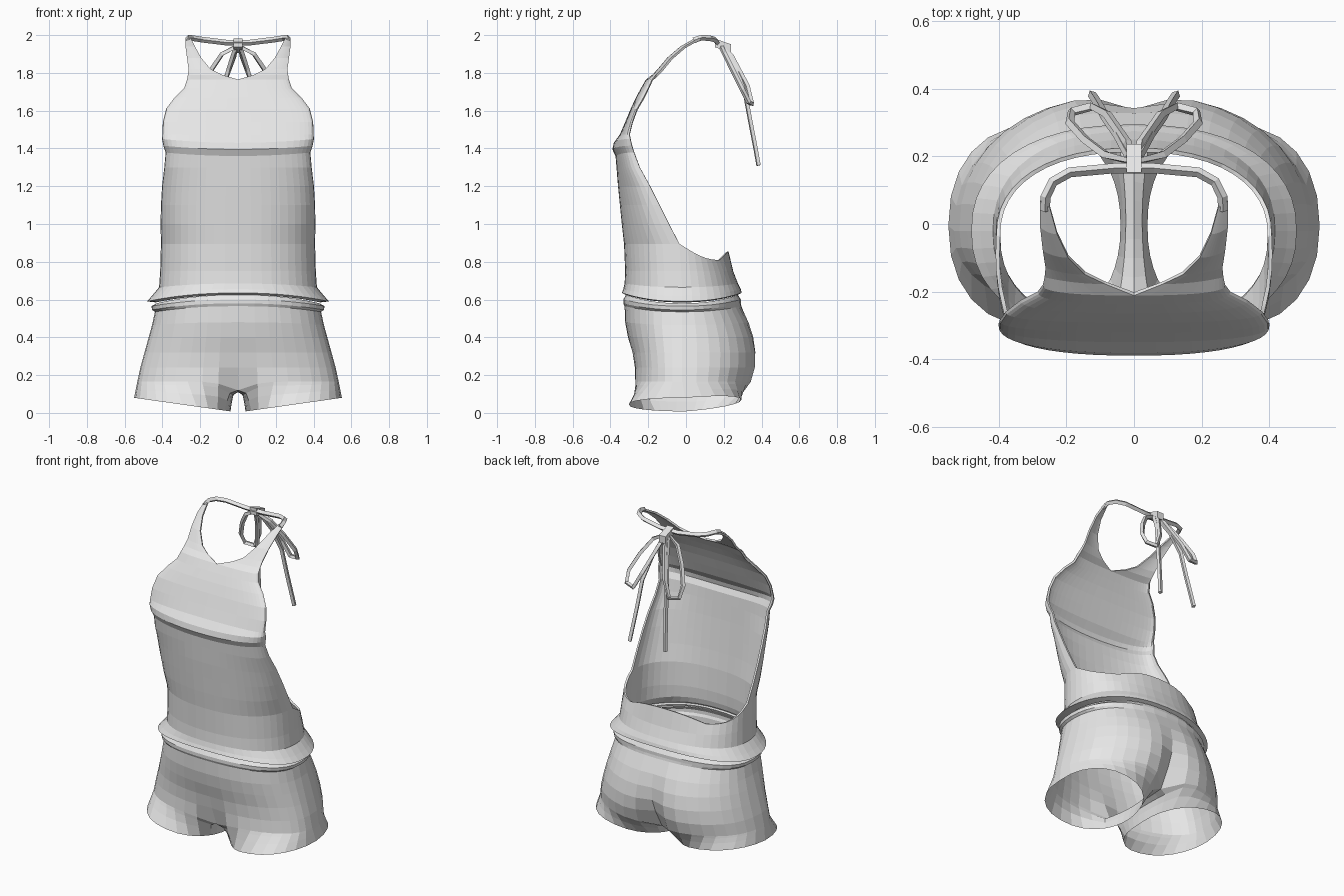
import bpy, bmesh, math
from math import sin, cos, pi

if "Cube" in bpy.data.objects:
    bpy.data.objects.remove(bpy.data.objects["Cube"])

cloth = bpy.data.materials.new("light_grey_cloth")
cloth.diffuse_color = (0.8, 0.8, 0.8, 1)
cloth.use_nodes = True
cloth.node_tree.nodes["Principled BSDF"].inputs["Base Color"].default_value = cloth.diffuse_color


def spow(v, p):
    return math.copysign(abs(v) ** p, v)


def finish(bm, name, thickness=0.0, mirror=False):
    bmesh.ops.recalc_face_normals(bm, faces=bm.faces)
    me = bpy.data.meshes.new(name)
    bm.to_mesh(me)
    bm.free()
    me.materials.append(cloth)
    ob = bpy.data.objects.new(name, me)
    bpy.context.collection.objects.link(ob)
    if mirror:
        m = ob.modifiers.new("mirror", 'MIRROR')
        m.use_clip = True
        m.merge_threshold = 0.002
    if thickness:
        s = ob.modifiers.new("thickness", 'SOLIDIFY')
        s.thickness = thickness
        s.offset = -1
    return ob


def bridge(bm, a, b, closed=False):
    n = len(a)
    for i in range(n if closed else n - 1):
        j = (i + 1) % n
        bm.faces.new((a[i], a[j], b[j], b[i]))


def ring_point(t, X, yf, ye, yb, p=0.88):
    """Rounded oval: t = 0 is the front, widest at y = ye."""
    c = spow(cos(t), p)
    y = ye - (ye - yf) * c if c > 0 else ye - (yb - ye) * c
    return X * spow(sin(t), 0.88), y


# ---- halter top: closed waist ring, then an open-backed front panel ----
N, HALF = 48, 24
bm = bmesh.new()
# z, half width, front y, side y, back y, drop at the sides
waist = [(0.625, 0.435, -0.318, -0.02, 0.275, 0.04),
         (0.635, 0.482, -0.340, -0.02, 0.295, 0.045),
         (0.655, 0.455, -0.332, -0.02, 0.290, 0.035),
         (0.685, 0.418, -0.325, -0.02, 0.275, 0.02),
         (0.75, 0.412, -0.322, -0.025, 0.250, 0.0)]
rows = []
for z, X, yf, ye, yb, drop in waist:
    row = []
    for i in range(N):
        t = -pi / 2 + 2 * pi * i / N
        x, y = ring_point(t, X, yf, ye, yb)
        row.append(bm.verts.new((x, y, z - drop * sin(t) ** 2)))
    rows.append(row)
# edge of the waist ring, dipping behind the arms and rising at the back
edge = []
for i in range(N):
    t = -pi / 2 + 2 * pi * i / N
    x, y = ring_point(t, 0.408, -0.328, -0.035, 0.225)
    z = 0.895
    if cos(t) < -0.01:
        b = -cos(t)
        z = 0.895 - 0.085 * (1 - (1 - min(1, b / 0.75)) ** 2) + 0.045 * max(0, (b - 0.8) / 0.2)
    edge.append(bm.verts.new((x, y, z)))
rows.append(edge)
for a, b in zip(rows, rows[1:]):
    bridge(bm, a, b, True)
# z, half width, front y, side edge y
panel = [(1.0, .41, -.34, -.09), (1.1, .408, -.35, -.14), (1.2, .402, -.36, -.19),
         (1.3, .39, -.368, -.245), (1.36, .383, -.373, -.275), (1.395, .395, -.39, -.287),
         (1.43, .402, -.382, -.295), (1.475, .40, -.35, -.30), (1.54, .398, -.322, -.285),
         (1.61, .38, -.293, -.26), (1.67, .335, -.265, -.225), (1.72, .285, -.238, -.20),
         (1.765, .27, -.212, -.18)]
prev = edge[:HALF + 1]
for z, X, yf, ye in panel:
    row = []
    for i in range(HALF + 1):
        p = 0.75 if z > 1.25 else 0.85
        x, y = ring_point(-pi / 2 + pi * i / HALF, X, yf, ye, ye, p)
        lift = 0.02 * (x / 0.4) ** 2 if 1.33 < z < 1.45 else 0
        row.append(bm.verts.new((x, y, z + lift)))
    bridge(bm, prev, row)
    prev = row
# yoke strips narrowing beside the neckline: z, inner x, outer x, y
yoke = [(1.79, .085, .265, -.178), (1.82, .145, .262, -.15), (1.88, .195, .27, -.10),
        (1.94, .228, .278, -.03), (1.985, .25, .278, .05)]
for side in (-1, 1):
    last = prev[HALF // 2:] if side > 0 else prev[HALF // 2::-1]
    for z, xi, xo, y in yoke:
        row = []
        for k in range(HALF // 2 + 1):
            f = sin(pi / 2 * k / (HALF // 2))
            row.append(bm.verts.new((side * (xi + (xo - xi) * f), y + 0.02 * f * f, z)))
        bridge(bm, last, row)
        last = row
finish(bm, "halter_top", thickness=0.012)

# ---- shorts: one half, mirrored ----
bm = bmesh.new()
M = 20
# z, half width, front y, back y, side drop, front pinch, back pinch
hips = [(0.625, .432, -.318, .275, .045, 0, 0), (0.60, .458, -.332, .290, .035, 0, 0),
        (0.58, .455, -.332, .290, .035, 0, 0), (0.565, .44, -.325, .293, .03, 0, 0),
        (0.48, .455, -.322, .338, .015, 0, .01), (0.40, .473, -.307, .368, 0, 0, .025),
        (0.32, .495, -.287, .384, 0, .005, .045), (0.24, .517, -.277, .382, 0, .015, .075),
        (0.165, .533, -.28, .36, 0, .065, .12)]
rows = []
for z, X, yf, yb, drop, pf, pb in hips:
    row = []
    for i in range(M + 1):
        t = pi * i / M
        x, y = ring_point(t, X, yf, -0.02, yb)
        x = max(x, 0) if 0 < i < M else 0
        near = math.exp(-(x / 0.085) ** 2)
        y += near * (pf if i < M / 2 else -pb)
        sag = 0.045 * near if z < 0.2 else 0
        row.append(bm.verts.new((x, y, z - drop * sin(t) ** 2 - sag)))
    rows.append(row)
for a, b in zip(rows, rows[1:]):
    bridge(bm, a, b)
# crotch seam closes the bottom hip row into a leg ring
K = 7
back, front = rows[-1][-1].co, rows[-1][0].co
seam = []
for k in range(1, K + 1):
    f = k / (K + 1)
    seam.append(bm.verts.new((0, back.y + (front.y - back.y) * f, 0.12 - 0.01 * sin(pi * f))))
ring = rows[-1] + seam
# tilted leg opening
hem = []
for i in range(M + 1 + K):
    deg = -60 + 300 * i / M if i <= M else 240 + 60 * (i - M) / (K + 1)
    a = math.radians(deg)
    x, y = 0.295 + 0.255 * spow(sin(a), 0.9), -0.005 - 0.298 * spow(cos(a), 0.9)
    z = 0.008 + 0.072 * (x - 0.04) / 0.51 + 0.025 * max(0, y / 0.29)
    hem.append((x, y, z))
last = ring
# the inner leg spreads quickly below the seam, then hangs straight
for fx, fz in ((0.6, 0.15), (0.8, 0.5), (1.0, 1.0)):
    row = []
    for i, (v, h) in enumerate(zip(ring, hem)):
        g = fx if v.co.x < 0.08 else fz
        gy = fz
        row.append(bm.verts.new((v.co.x + (h[0] - v.co.x) * g, v.co.y + (h[1] - v.co.y) * gy,
                                 v.co.z + (h[2] - v.co.z) * fz)))
    bridge(bm, last, row, True)
    last = row
finish(bm, "shorts", mirror=True)


# ---- neck tie: square-section ribbons ----
def ribbon(name, pts, r=0.014, closed=False):
    cu = bpy.data.curves.new(name, 'CURVE')
    cu.dimensions = '3D'
    cu.bevel_depth = r
    cu.bevel_resolution = 0
    cu.use_fill_caps = True
    sp = cu.splines.new('POLY')
    sp.points.add(len(pts) - 1)
    for p, c in zip(sp.points, pts):
        p.co = (*c, 1)
    sp.use_cyclic_u = closed
    cu.materials.append(cloth)
    ob = bpy.data.objects.new(name, cu)
    bpy.context.collection.objects.link(ob)
    bpy.ops.object.select_all(action='DESELECT')
    ob.select_set(True)
    bpy.context.view_layer.objects.active = ob
    bpy.ops.object.convert(target='MESH')
    for f in bpy.context.object.data.polygons:
        f.use_smooth = False


half = [(.264, .04, 1.972), (.262, .08, 1.986), (.24, .125, 1.984), (.19, .153, 1.976), (.06, .165, 1.960)]
ribbon("neck_strap", half + [(-x, y, z) for x, y, z in reversed(half)], 0.015)
loop = [(.01, .185, 1.94), (.085, .205, 1.90), (.145, .25, 1.81), (.19, .30, 1.71), (.185, .332, 1.645),
        (.125, .348, 1.635), (.08, .325, 1.73), (.02, .24, 1.89)]
tail = [(.015, .2, 1.93), (.05, .265, 1.82), (.085, .315, 1.68), (.10, .345, 1.52), (.115, .37, 1.39), (.125, .384, 1.31)]
for side, label in ((1, "right"), (-1, "left")):
    ribbon("bow_loop_" + label, [(side * x, y, z) for x, y, z in loop], closed=True)
    ribbon("bow_tail_" + label, [(side * x, y, z) for x, y, z in tail], 0.013)
# knot
bm = bmesh.new()
bmesh.ops.create_cube(bm, size=1)
for v in bm.verts:
    v.co = (v.co.x * 0.045, 0.195 + v.co.y * 0.085, 1.944 + v.co.z * 0.045 - v.co.y * 0.03)
finish(bm, "bow_knot")
